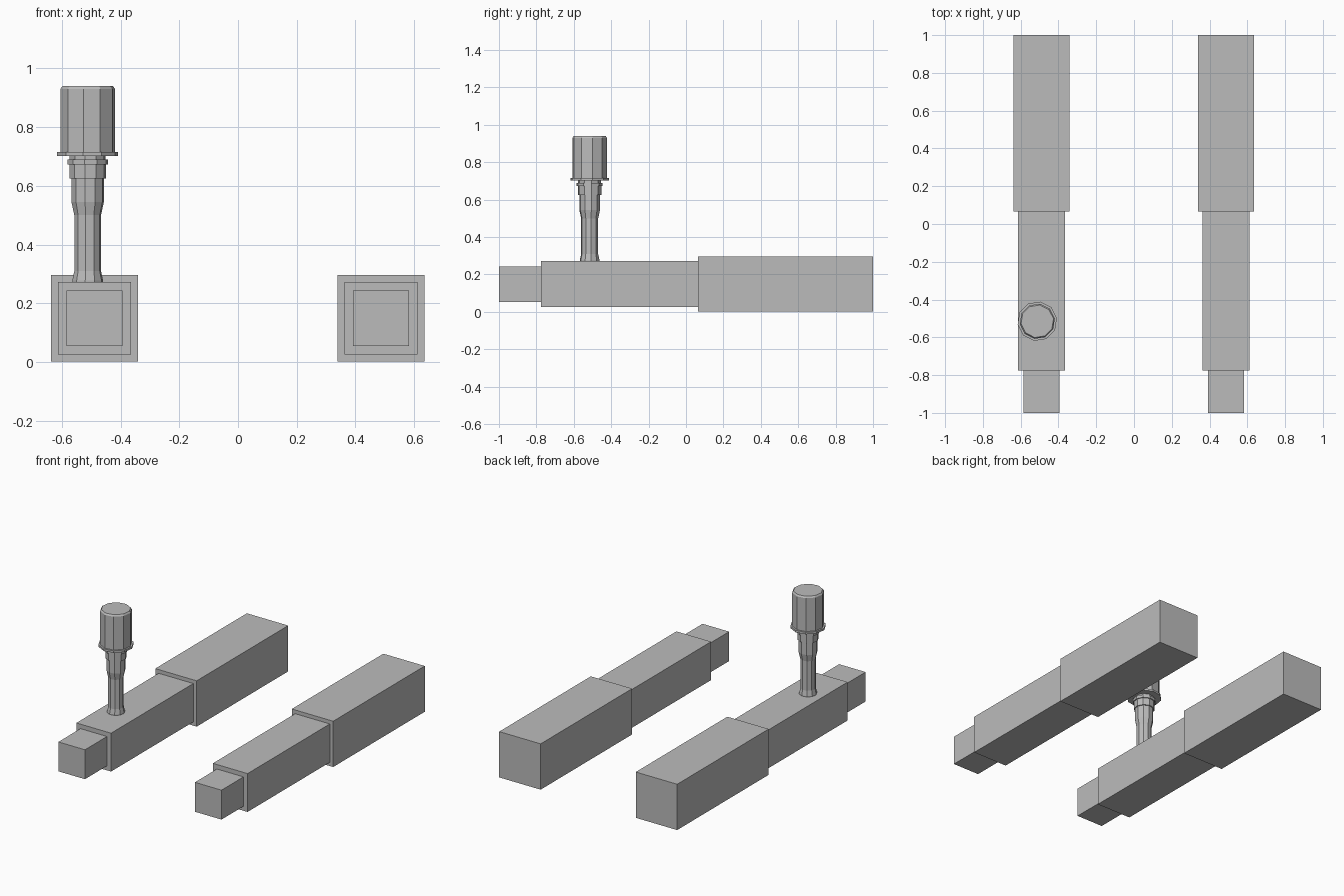
import bpy, bmesh, math

if "Cube" in bpy.data.objects:
    bpy.data.objects.remove(bpy.data.objects["Cube"])

grey = bpy.data.materials.new("plain grey")
grey.diffuse_color = (0.5, 0.5, 0.5, 1)
grey.use_nodes = True
grey.node_tree.nodes["Principled BSDF"].inputs["Base Color"].default_value = grey.diffuse_color


def finish(bm, name):
    bmesh.ops.recalc_face_normals(bm, faces=bm.faces[:])
    me = bpy.data.meshes.new(name)
    bm.to_mesh(me)
    bm.free()
    me.materials.append(grey)
    ob = bpy.data.objects.new(name, me)
    bpy.context.collection.objects.link(ob)
    return ob


def loft(rings, bm):
    """Bridge consecutive vertex rings and cap both ends."""
    loops = [[bm.verts.new(p) for p in ring] for ring in rings]
    n = len(loops[0])
    for a, b in zip(loops, loops[1:]):
        for i in range(n):
            j = (i + 1) % n
            bm.faces.new((a[i], a[j], b[j], b[i]))
    bm.faces.new(loops[0])
    bm.faces.new(loops[-1])


# Stepped square rails: (y, half width) along the length
STEPS = [(-1, 0.095), (-0.775, 0.095), (-0.775, 0.124), (0.065, 0.124),
         (0.065, 0.148), (1, 0.148)]
for side, x in (("left", -0.489), ("right", 0.487)):
    bm = bmesh.new()
    loft([[(x + sx * h, y, 0.149 + sz * h)
           for sx, sz in ((-1, -1), (1, -1), (1, 1), (-1, 1))]
          for y, h in STEPS], bm)
    finish(bm, side + "_rail")

# Turned handle with collars and a cylindrical head: (radius, z)
PROFILE = [(0.053, 0.26), (0.053, 0.278), (0.046, 0.31), (0.046, 0.50),
           (0.056, 0.545), (0.056, 0.625), (0.063, 0.625), (0.063, 0.672),
           (0.070, 0.672), (0.070, 0.690), (0.062, 0.690), (0.062, 0.702),
           (0.105, 0.702), (0.105, 0.715), (0.094, 0.715), (0.094, 0.930),
           (0.087, 0.940)]
SIDES = 10
bm = bmesh.new()
loft([[(-0.512 + r * math.cos(a), -0.515 + r * math.sin(a), z)
       for a in (2 * math.pi * (i + 0.25) / SIDES for i in range(SIDES))]
      for r, z in PROFILE], bm)
finish(bm, "handle")
